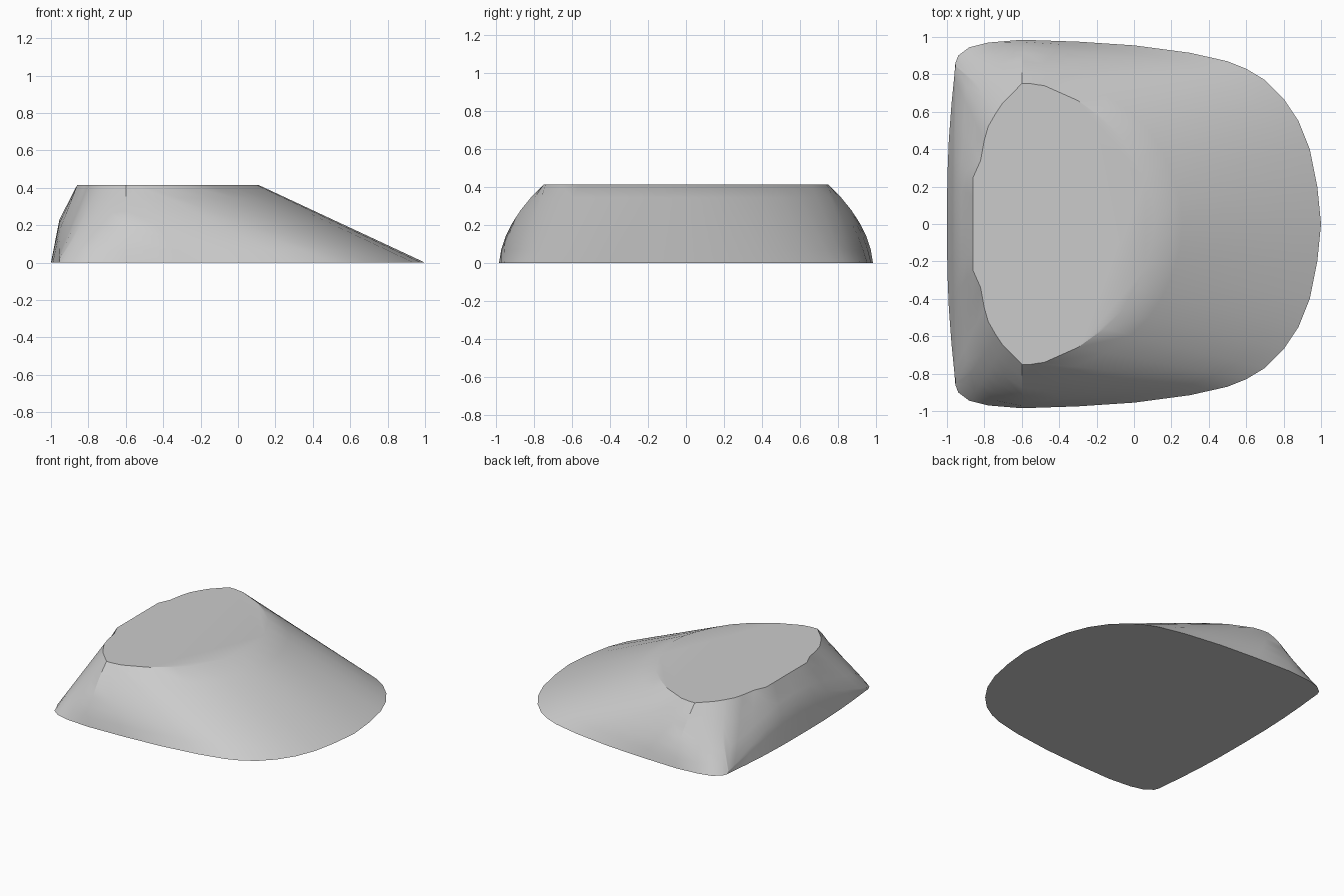
import bpy
import bmesh
from math import radians
from mathutils import Vector

HEIGHT = 0.415
ARC_PLANE = -0.955
ARC_HEIGHT = 0.23
CORNER = 0.88

# Half outline, from the steep end to the sloping end: base x, y, then top x, y
STATIONS = [
    (-1, 0, -.86, 0), (-.998, .25, -.86, .15), (-.99, .45, -.86, .25),
    (-.975, .65, -.82, .34), (-.96, .8, -.8, .45), (-.955, .86, -.78, .52),
    (-.94, .9, -.74, .59), (-.88, .945, -.7, .65), (-.78, .97, -.65, .7),
    (-.6, .985, -.6, .75), (-.3, .975, -.58, .75), (0, .955, -.55, .75),
    (.3, .915, -.52, .745), (.5, .87, -.48, .74), (.6, .83, -.3, .66),
    (.7, .77, -.16, .56), (.8, .67, -.06, .46), (.88, .55, .01, .35),
    (.94, .4, .06, .24), (.98, .2, .1, .12), (1, 0, .11, 0),
]
STEPS = 6


def rib(bx, by, tx, ty):
    """Points from the base edge up to the top edge."""
    base, top = Vector((bx, by, 0)), Vector((tx, ty, HEIGHT))
    half = STEPS // 2
    if bx <= ARC_PLANE:
        # Steep end: folded along an arc that dies out at the corners
        rise = max(0.02, ARC_HEIGHT * (1 - (by / CORNER) ** 2))
        fold = base.lerp(top, rise / HEIGHT)
        fold.x = max(bx, ARC_PLANE)
        lower = [base.lerp(fold, i / half) for i in range(half)]
        return lower + [fold.lerp(top, i / half) for i in range(half + 1)]
    # Long sides: rounded outward, strongest at the widest place
    reach = 0.36 if bx < -0.6 else 1.1
    bulge = 0.05 * max(0, 1 - abs(bx + 0.6) / reach)
    points = []
    for i in range(STEPS + 1):
        t = i / STEPS
        p = base.lerp(top, t)
        p.y += bulge * 4 * t * (1 - t)
        points.append(p)
    return points


# Mirror the half outline into a closed loop of ribs
half_ribs = [rib(*s) for s in STATIONS]
mirrored = [[Vector((p.x, -p.y, p.z)) for p in r] for r in half_ribs[-2:0:-1]]
ribs = half_ribs + mirrored

# Skin the ribs and cap both ends
bm = bmesh.new()
grid = [[bm.verts.new(p) for p in r] for r in ribs]
for a, b in zip(grid, grid[1:] + grid[:1]):
    for i in range(STEPS):
        bm.faces.new((a[i], b[i], b[i + 1], a[i + 1]))
bm.faces.new([r[0] for r in grid])
bm.faces.new([r[-1] for r in grid])
bmesh.ops.recalc_face_normals(bm, faces=bm.faces)

old = bpy.data.objects.get("Cube")
if old:
    bpy.data.objects.remove(old, do_unlink=True)

mesh = bpy.data.meshes.new("wedge_body")
bm.to_mesh(mesh)
bm.free()
body = bpy.data.objects.new("wedge_body", mesh)
bpy.context.collection.objects.link(body)

# Plain grey material
grey = bpy.data.materials.new("plain grey")
grey.use_nodes = True
colour = (0.6, 0.6, 0.6, 1)
grey.diffuse_color = colour
grey.node_tree.nodes["Principled BSDF"].inputs["Base Color"].default_value = colour
mesh.materials.append(grey)

# Smooth skin with crisp rims
bpy.ops.object.select_all(action='DESELECT')
body.select_set(True)
bpy.context.view_layer.objects.active = body
bpy.ops.object.shade_smooth_by_angle(angle=radians(30))
